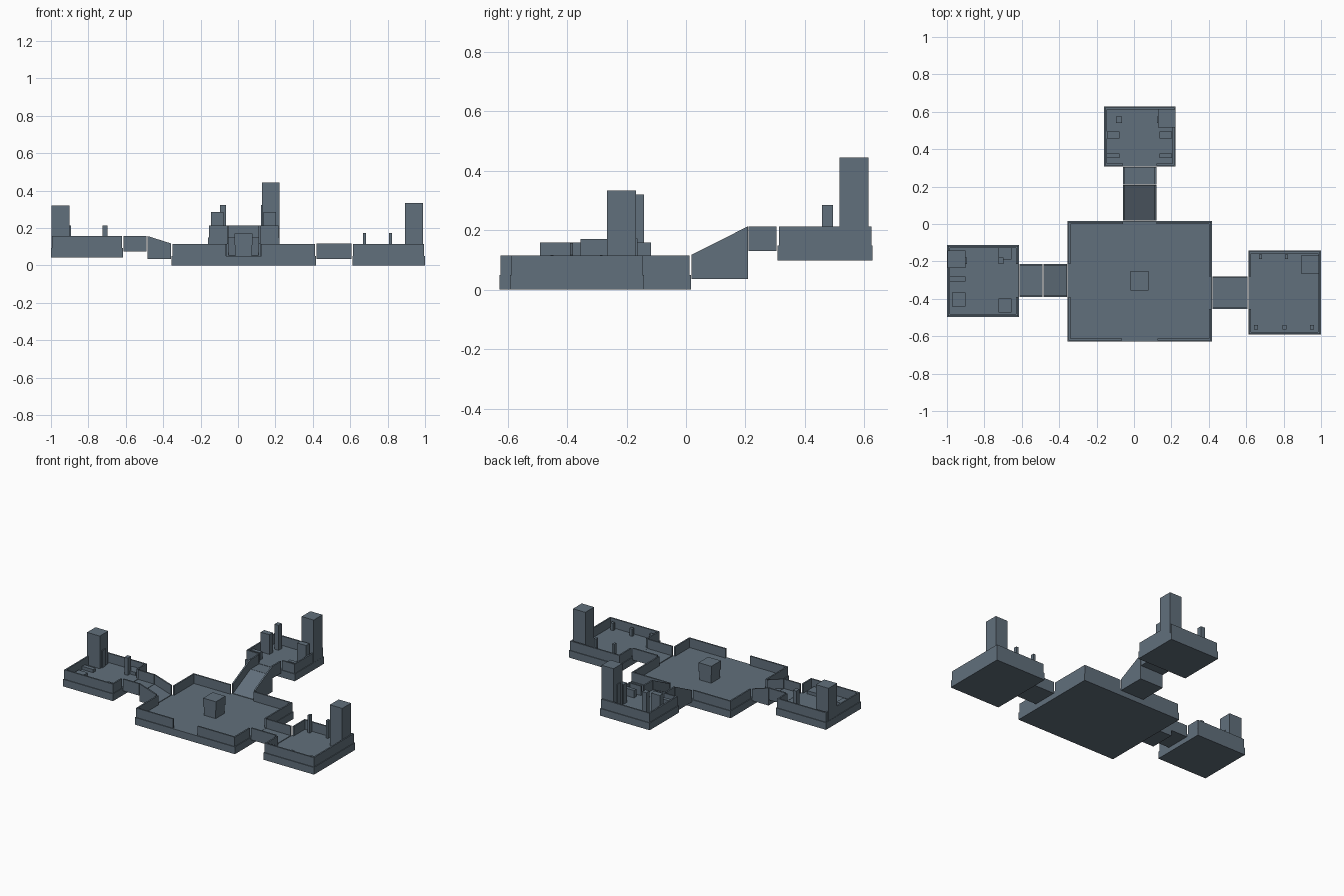
import bpy, bmesh
from mathutils import Vector

cube = bpy.data.objects.get("Cube")
if cube:
    bpy.data.objects.remove(cube, do_unlink=True)

slate = bpy.data.materials.new("slate_grey")
slate.use_nodes = True
slate.diffuse_color = (0.12, 0.16, 0.20, 1)
slate.node_tree.nodes["Principled BSDF"].inputs["Base Color"].default_value = slate.diffuse_color

FLOOR, WALL, THICK, INSET = 0.05, 0.115, 0.01, 0.005


def finish(name, bm):
    bmesh.ops.recalc_face_normals(bm, faces=bm.faces)
    mesh = bpy.data.meshes.new(name)
    bm.to_mesh(mesh)
    bm.free()
    mesh.materials.append(slate)
    obj = bpy.data.objects.new(name, mesh)
    bpy.context.collection.objects.link(obj)
    return obj


def add_prism(bm, profile, axis, lo, hi):
    """Profile of (along, z) points, extruded across the passage."""
    def place(a, z, c):
        return (a, c, z) if axis == "x" else (c, a, z)
    face = bm.faces.new([bm.verts.new(place(a, z, lo)) for a, z in profile])
    new = bmesh.ops.extrude_face_region(bm, geom=[face])["geom"]
    move = Vector(place(0, 0, hi - lo))
    bmesh.ops.translate(bm, vec=move, verts=[v for v in new if isinstance(v, bmesh.types.BMVert)])


def add_box(bm, x0, x1, y0, y1, z0, z1):
    add_prism(bm, [(x0, z0), (x1, z0), (x1, z1), (x0, z1)], "x", y0, y1)


def box(name, *bounds):
    bm = bmesh.new()
    add_box(bm, *bounds)
    return finish(name, bm)


def platform(name, x0, x1, y0, y1, z, gaps):
    """Slab with a thin parapet, open where gaps gives a side and a range."""
    box(name + "_slab", x0, x1, y0, y1, z, z + FLOOR)
    x0, x1, y0, y1 = x0 + INSET, x1 - INSET, y0 + INSET, y1 - INSET
    bm = bmesh.new()
    sides = {"left": (x1 - THICK, x1), "right": (x0, x0 + THICK),
             "front": (y0, y0 + THICK), "back": (y1 - THICK, y1)}
    for side, (c0, c1) in sides.items():
        lateral = side in ("left", "right")
        a0, a1 = (y0 + THICK, y1 - THICK) if lateral else (x0, x1)
        gap = gaps.get(side)
        runs = [(a0, gap[0]), (gap[1], a1)] if gap else [(a0, a1)]
        for r0, r1 in runs:
            bounds = (c0, c1, r0, r1) if lateral else (r0, r1, c0, c1)
            add_box(bm, *bounds, z + FLOOR, z + WALL)
    finish(name + "_parapet", bm)


def passage(name, axis, a0, a1, c0, c1, bottom, f0, f1):
    """Walled walkway whose floor runs from height f0 to f1."""
    h = WALL - FLOOR
    bm = bmesh.new()
    add_prism(bm, [(a0, bottom), (a1, bottom), (a1, f1), (a0, f0)], axis, c0, c1)
    finish(name + "_floor", bm)
    bm = bmesh.new()
    for c in (c0, c1 - THICK):
        add_prism(bm, [(a0, f0), (a1, f1), (a1, f1 + h), (a0, f0 + h)], axis, c, c + THICK)
    finish(name + "_walls", bm)


# Platforms
BACK, RIGHT, LEFT = (-0.06, 0.12), (-0.39, -0.215), (-0.455, -0.28)
platform("main", -0.355, 0.416, -0.628, 0.016, 0,
         {"front": (-0.065, 0.125), "back": BACK, "right": RIGHT, "left": LEFT})
platform("left", 0.611, 1.0, -0.592, -0.142, 0, {"right": LEFT})
platform("right", -1.0, -0.615, -0.496, -0.112, 0.043, {"left": RIGHT})
platform("back", -0.16, 0.222, 0.308, 0.628, 0.098, {"front": BACK})

# Passages
passage("left_passage", "x", 0.42, 0.608, *LEFT, 0.035, 0.052, 0.052)
passage("right_ramp", "x", -0.358, -0.485, *RIGHT, 0.035, 0.052, 0.092)
passage("right_passage", "x", -0.488, -0.612, *RIGHT, 0.075, 0.092, 0.092)
passage("back_ramp", "y", 0.018, 0.208, *BACK, 0.036, 0.052, 0.148)
passage("back_passage", "y", 0.21, 0.304, *BACK, 0.13, 0.148, 0.148)

# Central pedestal
box("pedestal_base", -0.016, 0.074, -0.351, -0.254, FLOOR, 0.11)
box("pedestal_cap", -0.02, 0.078, -0.355, -0.25, 0.11, 0.17)

# Towers
box("left_tower", 0.893, 0.988, -0.265, -0.168, FLOOR, 0.333)
box("right_tower", -0.998, -0.9, -0.235, -0.142, 0.09, 0.32)
box("back_tower", 0.128, 0.221, 0.517, 0.614, 0.14, 0.444)

# Left platform posts
for x in (0.668, 0.808):
    box("left_tall_post", x, x + 0.016, -0.188, -0.163, FLOOR, 0.172)
for x in (0.642, 0.793, 0.94):
    box("left_short_post", x, x + 0.022, -0.563, -0.541, FLOOR, 0.1)

# Right platform crates and posts
for x, y, w, d in ((-0.987, -0.308, 0.087, 0.028), (-0.972, -0.44, 0.07, 0.075),
                   (-0.725, -0.472, 0.07, 0.075), (-0.725, -0.19, 0.07, 0.068)):
    box("right_crate", x, x + w, y, y + d, 0.09, 0.115)
for x in (-0.92, -0.724):
    box("right_post", x, x + 0.026, -0.215, -0.18, 0.09, 0.213)

# Back platform blocks and posts
for x in (-0.145, 0.136):
    box("back_block", x, x + 0.068, 0.457, 0.495, 0.14, 0.285)
    box("back_low_block", x, x + 0.068, 0.352, 0.377, 0.14, 0.2)
for x in (-0.097, 0.123):
    box("back_post", x, x + 0.032, 0.54, 0.575, 0.14, 0.322)
